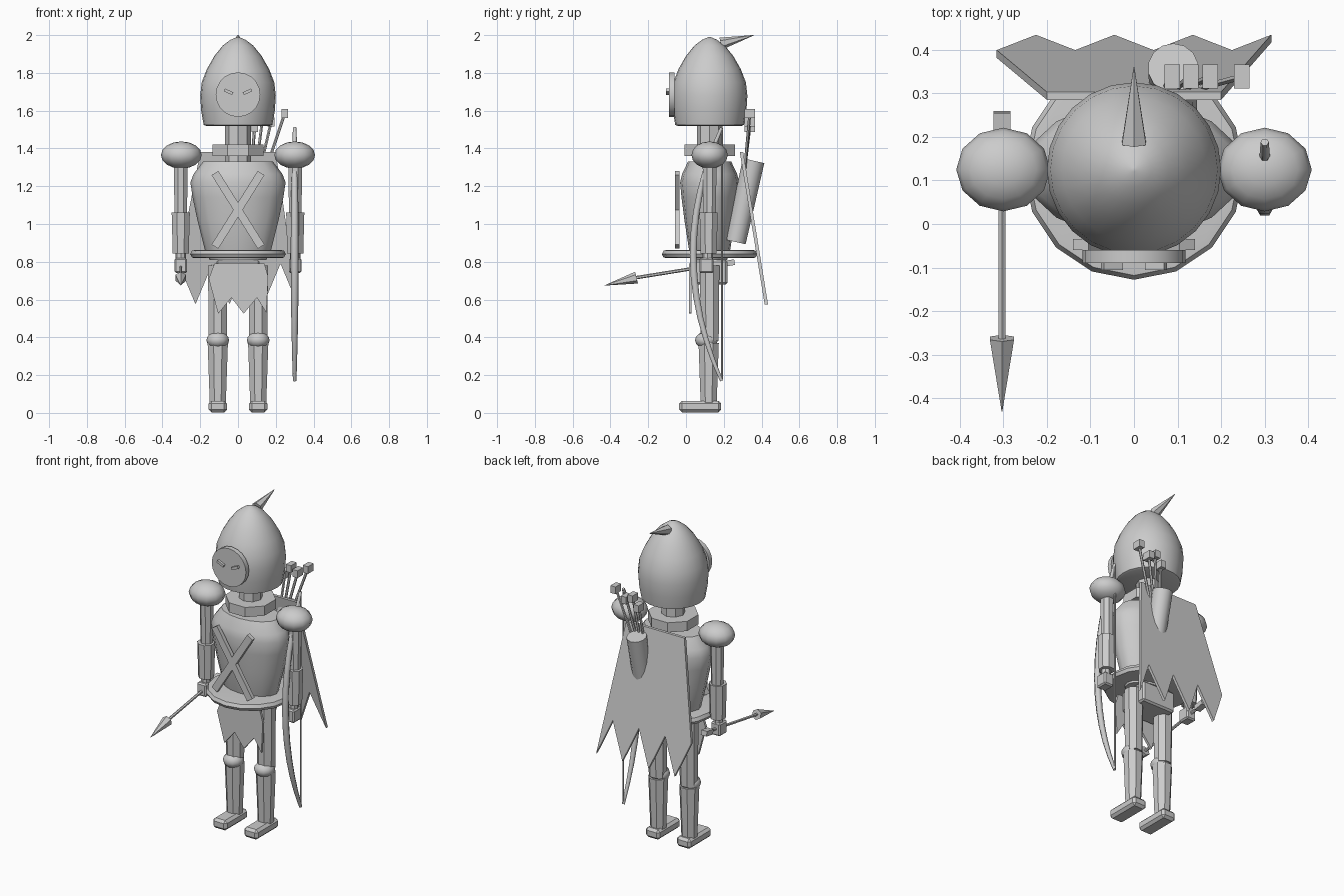
import bpy, bmesh, math
from mathutils import Vector, Matrix

cube = bpy.data.objects.get("Cube")
if cube:
    bpy.data.objects.remove(cube)

gray = bpy.data.materials.new("plain_gray")
gray.use_nodes = True
gray.diffuse_color = (0.6, 0.6, 0.6, 1)
gray.node_tree.nodes["Principled BSDF"].inputs["Base Color"].default_value = (0.6, 0.6, 0.6, 1)
MID = 0.125  # depth of the body axis


def finish(name, bm, smooth=None):
    bmesh.ops.recalc_face_normals(bm, faces=bm.faces)
    mesh = bpy.data.meshes.new(name)
    bm.to_mesh(mesh)
    bm.free()
    mesh.materials.append(gray)
    obj = bpy.data.objects.new(name, mesh)
    bpy.context.collection.objects.link(obj)
    if smooth:
        bpy.ops.object.select_all(action='DESELECT')
        obj.select_set(True)
        bpy.context.view_layer.objects.active = obj
        bpy.ops.object.shade_smooth_by_angle(angle=math.radians(smooth))
    return obj


def rod(name, a, b, r1, r2, sides=8, smooth=None, turn=0.0):
    """Tapered cylinder from a to b."""
    a, b = Vector(a), Vector(b)
    axis = b - a
    rot = axis.to_track_quat('Z', 'Y').to_matrix().to_4x4()
    bm = bmesh.new()
    bmesh.ops.create_cone(bm, cap_ends=True, segments=sides, radius1=r1, radius2=r2, depth=axis.length,
                          matrix=Matrix.Translation((a + b) / 2) @ rot @ Matrix.Rotation(turn, 4, 'Z'))
    return finish(name, bm, smooth)


def box(name, center, size, bevel=0, rot=Matrix()):
    bm = bmesh.new()
    bmesh.ops.create_cube(bm, size=1, matrix=Matrix.Translation(center) @ rot @ Matrix.Diagonal((*size, 1)))
    if bevel:
        bmesh.ops.bevel(bm, geom=bm.edges[:], offset=bevel, segments=1, affect='EDGES')
    return finish(name, bm)


def ball(name, center, radii, sides=12, rings=8):
    bm = bmesh.new()
    bmesh.ops.create_uvsphere(bm, u_segments=sides, v_segments=rings, radius=1,
                              matrix=Matrix.Translation(center) @ Matrix.Diagonal((*radii, 1)))
    return finish(name, bm, 40)


def lathe(name, profile, sides, depth=1.0, smooth=35):
    """Stack of (radius, height) rings, flattened in y by depth."""
    bm = bmesh.new()
    rings = [[bm.verts.new((r * math.cos(k * math.tau / sides), MID + depth * r * math.sin(k * math.tau / sides), z))
              for k in range(sides)] for r, z in profile]
    for low, high in zip(rings, rings[1:]):
        for k in range(sides):
            n = (k + 1) % sides
            bm.faces.new((low[k], low[n], high[n], high[k]))
    bm.faces.new(rings[0])
    bm.faces.new(rings[-1])
    return finish(name, bm, smooth)


def cloth(name, outline, depth_at, thick):
    """Flat sheet from an (x, z) outline, with depth_at giving y for a height."""
    bm = bmesh.new()
    front = [bm.verts.new((x, depth_at(z), z)) for x, z in outline]
    face = bm.faces.new(front)
    new = bmesh.ops.extrude_face_region(bm, geom=[face])["geom"]
    bmesh.ops.translate(bm, vec=(0, thick, 0), verts=[v for v in new if isinstance(v, bmesh.types.BMVert)])
    return finish(name, bm)


# Head, face plate and plume
lathe("head", [(.17, 1.52), (.182, 1.525), (.195, 1.6), (.2, 1.68), (.192, 1.75), (.165, 1.82),
               (.125, 1.89), (.08, 1.945), (.04, 1.975), (.005, 1.99)], 24, smooth=50)
rod("face_plate", (0, -.06, 1.685), (0, -.09, 1.685), .118, .118, 20, 30)
for s in (-1, 1):
    box("eye", (s * .05, -.095, 1.7), (.048, .02, .016), rot=Matrix.Rotation(-s * .42, 4, 'Y'))
rod("plume", (0, .185, 1.955), (0, .36, 2.0), .032, .001, 6)

# Neck, collar and torso
rod("neck", (0, MID, 1.31), (0, MID, 1.54), .068, .068, 8)
rod("collar", (0, MID, 1.36), (0, MID, 1.42), .145, .145, 8, turn=math.pi / 8)
lathe("torso", [(.15, .81), (.175, .86), (.215, 1.02), (.24, 1.14), (.252, 1.22), (.235, 1.265), (.185, 1.33)],
      16, .62)
for s in (-1, 1):
    box("chest_strap", (0, -.047, 1.075), (.042, .025, .46), rot=Matrix.Rotation(s * .56, 4, 'Y'))

# Belt ring
lathe("belt", [(.225, .82), (.243, .822), (.253, .84), (.243, .86), (.225, .862)], 16)
box("pelvis", (0, MID, .745), (.23, .19, .13), .01)
cloth("loincloth", [(-.125, .79), (.14, .79), (.16, .72), (.15, .53), (.1, .61), (.03, .525), (-.035, .61),
                    (-.105, .525), (-.155, .71)], lambda z: .015, .015)

# Paired limbs
for side, s in (("left", 1), ("right", -1)):
    leg = s * .107
    rod(side + "_thigh", (leg, MID, .38), (leg, MID, .78), .052, .056, 8, turn=math.pi / 8)
    ball(side + "_knee", (leg, .108, .385), (.06, .06, .045))
    rod(side + "_shin", (leg, .12, .05), (leg, .12, .37), .046, .058, 8, turn=math.pi / 8)
    box(side + "_foot", (leg, .075, .033), (.096, .222, .062), .015)
    arm = s * .303
    ball(side + "_shoulder", (s * .3, MID, 1.365), (.108, .096, .072))
    rod(side + "_upper_arm", (arm, MID, 1.06), (arm, MID, 1.34), .036, .04, 8, turn=math.pi / 8)
    rod(side + "_forearm", (arm, .12, .845), (arm, .12, 1.06), .046, .052, 8, turn=math.pi / 8)
    rod(side + "_wrist", (arm, .115, .81), (arm, .115, .86), .028, .028, 8)
    box(side + "_hand", (arm, .108, .78), (.065, .075, .08), .008)

# Held arrow
rod("held_arrow_shaft", (-.303, .24, .797), (-.303, -.27, .715), .009, .009, 6)
rod("held_arrow_head", (-.303, -.262, .716), (-.303, -.43, .675), .032, .001, 6)
box("held_arrow_fletching", (-.303, .225, .793), (.04, .065, .03), rot=Matrix.Rotation(.16, 4, 'X'))

# Bow: tapered arc with a straight string
bow = bpy.data.curves.new("bow", 'CURVE')
bow.dimensions = '3D'
bow.bevel_depth = .021
bow.bevel_resolution = 1
bow.use_fill_caps = True
line = bow.splines.new('POLY')
steps = 12
line.points.add(steps)
for k, p in enumerate(line.points):
    t = 2 * k / steps - 1
    p.co = (.3, .038 + .15 * t * t, .84 + .67 * t, 1)
    p.radius = 1 - .55 * t * t
bow.materials.append(gray)
bpy.context.collection.objects.link(bpy.data.objects.new("bow", bow))
rod("bow_string", (.3, .19, .18), (.3, .19, 1.5), .005, .005, 6)

# Ragged cape: hem alternates between notches and points
hem = [(-.315 + .09 * k, .575 if k % 2 else .79) for k in range(8)]
cloth("cape", [(.2, 1.38), (-.2, 1.38)] + hem, lambda z: .285 + (1.38 - z) * .163, .018)

# Quiver with a fan of arrows
rod("quiver", (.09, .262, .905), (.09, .358, 1.335), .055, .058, 14, 30)
for base, tip, top in ((.07, .088, 1.51), (.095, .13, 1.56), (.115, .175, 1.54), (.145, .247, 1.585)):
    rod("quiver_arrow_shaft", (base, .31, 1.28), (tip, .338, top), .008, .008, 6)
    box("quiver_arrow_fletching", (tip, .338, top), (.035, .055, .045))
